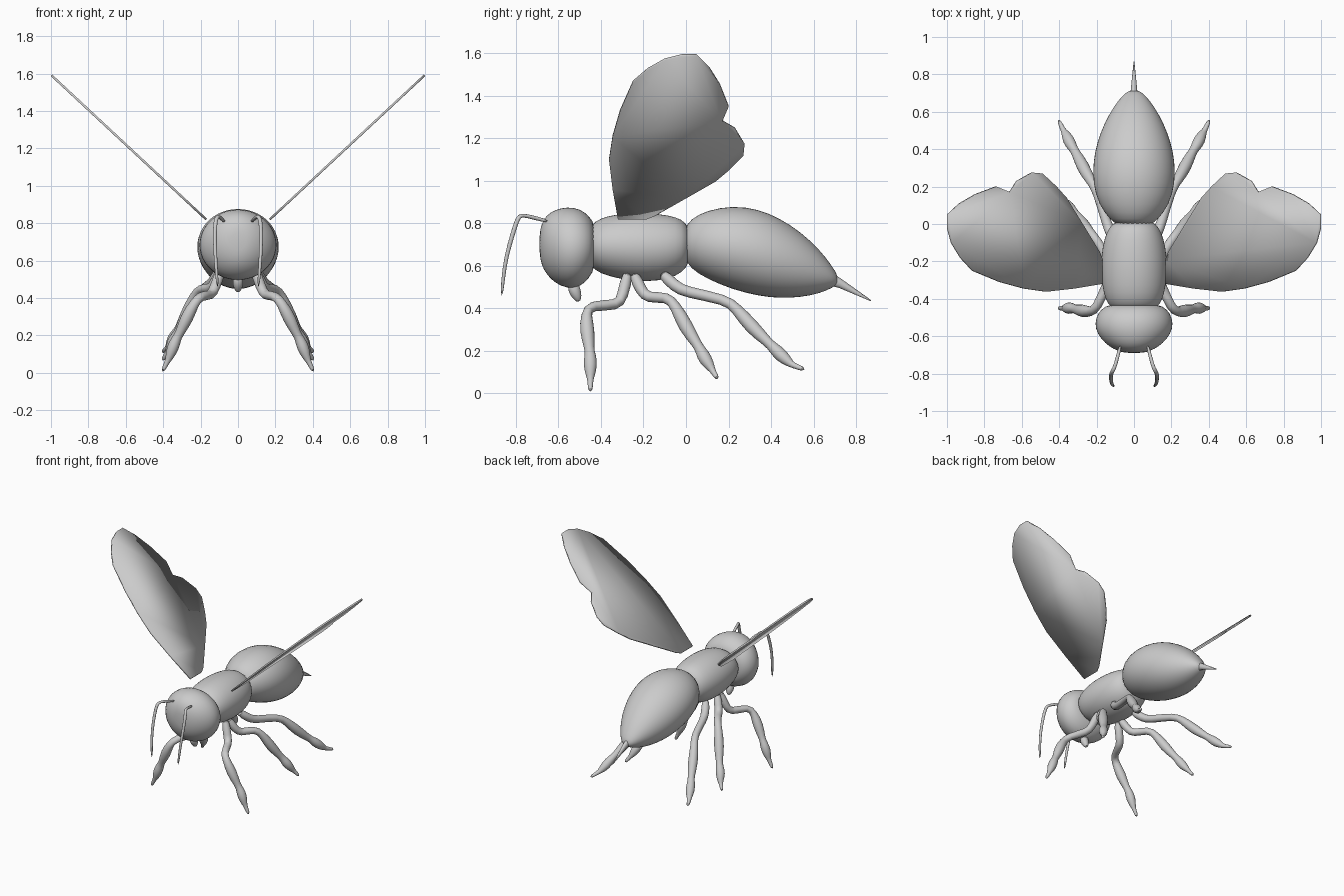
import bpy, bmesh, math
from mathutils import Vector


def finish(name, bm, subdiv=0, angle=60):
    bmesh.ops.recalc_face_normals(bm, faces=bm.faces)
    me = bpy.data.meshes.new(name)
    bm.to_mesh(me)
    bm.free()
    ob = bpy.data.objects.new(name, me)
    bpy.context.collection.objects.link(ob)
    bpy.ops.object.select_all(action='DESELECT')
    ob.select_set(True)
    bpy.context.view_layer.objects.active = ob
    bpy.ops.object.shade_smooth_by_angle(angle=math.radians(angle))
    if subdiv:
        m = ob.modifiers.new("smooth", 'SUBSURF')
        m.levels = m.render_levels = subdiv
    return ob


def loft(name, rings, sides, subdiv=1):
    """rings: (centre, half-axis u, half-axis v)"""
    bm = bmesh.new()
    loops = []
    for c, u, v in rings:
        loops.append([bm.verts.new(c + u * math.cos(2 * math.pi * i / sides)
                                   + v * math.sin(2 * math.pi * i / sides))
                      for i in range(sides)])
    for a, b in zip(loops, loops[1:]):
        for i in range(sides):
            j = (i + 1) % sides
            bm.faces.new((a[i], a[j], b[j], b[i]))
    bm.faces.new(loops[0])
    bm.faces.new(loops[-1])
    return finish(name, bm, subdiv)


def body(name, rows, sides=24, subdiv=1):
    """rows: y, z top, z bottom, half width"""
    return loft(name, [(Vector((0, y, (t + b) / 2)), Vector((w, 0, 0)),
                        Vector((0, 0, (t - b) / 2))) for y, t, b, w in rows],
                sides, subdiv)


def tube(name, pts, radii, side=1, sides=10, subdiv=1):
    p = [Vector((x * side, y, z)) for x, y, z in pts]
    rings = []
    u = None
    for i, c in enumerate(p):
        t = (p[min(i + 1, len(p) - 1)] - p[max(i - 1, 0)]).normalized()
        if u is None:
            u = t.orthogonal()
        u = (u - t * u.dot(t)).normalized()
        rings.append((c, u * radii[i], t.cross(u) * radii[i]))
    return loft(name, rings, sides, subdiv)


# head, thorax, abdomen, stinger
body("head", [(-.69, .745, .66, .045), (-.68, .80, .60, .085), (-.655, .84, .555, .135),
              (-.615, .865, .515, .178), (-.56, .878, .49, .211), (-.50, .87, .495, .207),
              (-.455, .835, .54, .178), (-.425, .79, .59, .13)])
body("thorax", [(-.46, .77, .62, .11), (-.43, .81, .575, .14), (-.37, .835, .55, .165),
                (-.28, .848, .53, .177), (-.18, .85, .522, .178), (-.08, .838, .535, .162),
                (-.02, .82, .565, .135), (.02, .78, .61, .10)])
body("abdomen", [(-.01, .77, .64, .085), (.02, .82, .585, .125), (.10, .862, .535, .19),
                 (.22, .884, .485, .223), (.34, .868, .455, .22), (.44, .825, .444, .198),
                 (.54, .76, .449, .16), (.63, .675, .468, .108), (.69, .595, .495, .06),
                 (.715, .55, .515, .025)])
body("stinger", [(.68, .57, .505, .022), (.72, .545, .495, .017), (.87, .438, .432, .002)], 12, 0)
tube("mouthpart", [(0, -.535, .53), (0, -.525, .48), (0, -.51, .45), (0, -.505, .43)],
     [.025, .033, .022, .01])

# wings: flat outline in (y, z), sloping outwards
outline = [(-.32, .82), (-.345, .96), (-.362, 1.10), (-.345, 1.21), (-.31, 1.33), (-.25, 1.465),
           (-.18, 1.525), (-.10, 1.57), (-.02, 1.59), (.05, 1.59), (.11, 1.53), (.16, 1.45),
           (.20, 1.35), (.17, 1.28), (.23, 1.245), (.275, 1.17), (.27, 1.12), (.20, 1.05),
           (.14, 1.00), (0, .92), (-.15, .835), (-.19, .82)]
for label, s in (("right", 1), ("left", -1)):
    bm = bmesh.new()
    bm.faces.new([bm.verts.new((s * (.17 + (z - .82) * 1.074), y, z)) for y, z in outline])
    wing = finish(label + "_wing", bm, angle=30)
    m = wing.modifiers.new("thickness", 'SOLIDIFY')
    m.thickness, m.offset = .012, 0

# legs: side-view path per pair, shared sideways spread and thickness
radii = [.03, .03, .028, .026, .027, .04, .022, .028, .036, .02, .014, .012]
spread = [.08, .125, .145, .20, .235, .275, .315, .33, .35, .37, .378, .405]
paths = {
    "front": [(-.27, .58), (-.30, .45), (-.32, .41), (-.455, .415), (-.47, .37), (-.465, .29),
              (-.455, .205), (-.45, .18), (-.45, .13), (-.45, .075), (-.45, .06), (-.45, .005)],
    "middle": [(-.25, .57), (-.21, .48), (-.18, .445), (-.085, .455), (-.05, .41), (0, .31),
               (.055, .225), (.07, .20), (.09, .16), (.12, .115), (.125, .105), (.15, .065)],
    "hind": [(-.12, .57), (-.05, .50), (0, .475), (.19, .44), (.235, .40), (.31, .31),
             (.39, .235), (.41, .215), (.45, .175), (.49, .14), (.50, .132), (.56, .11)],
}
# antennae
feeler = [(.07, -.64, .805), (.10, -.76, .838), (.113, -.785, .835), (.123, -.80, .80),
          (.124, -.83, .70), (.12, -.855, .60), (.108, -.868, .45)]
for label, s in (("right", 1), ("left", -1)):
    for pair, path in paths.items():
        tube(f"{label}_{pair}_leg", [(x, y, z) for x, (y, z) in zip(spread, path)], radii, s)
    tube(label + "_antenna", feeler, [.011, .010, .012, .012, .011, .010, .008], s, 8)
